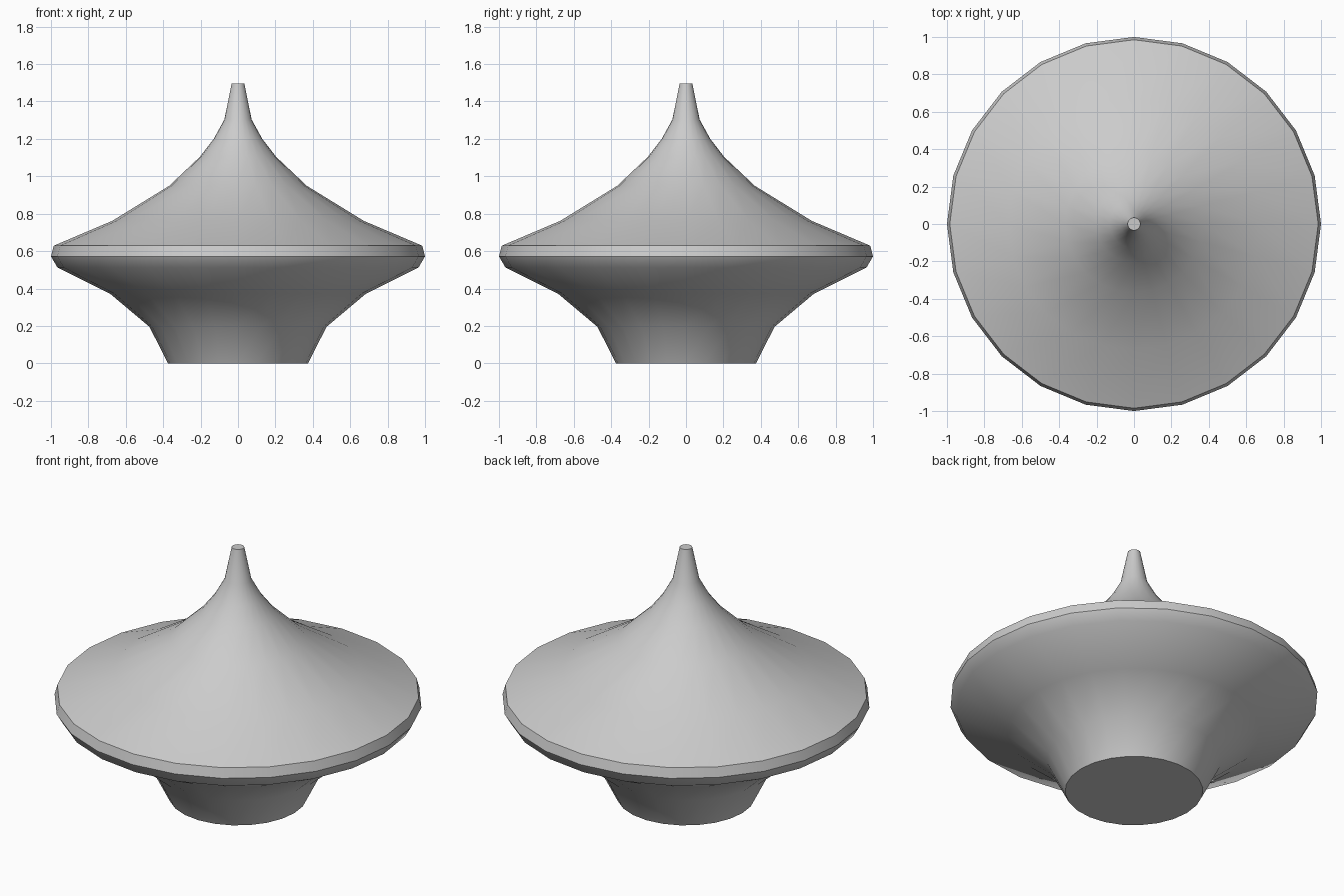
import bpy, bmesh
from math import cos, sin, tau, radians

if "Cube" in bpy.data.objects:
    bpy.data.objects.remove(bpy.data.objects["Cube"])

SIDES = 24

# Radius and height of each ring, from foot to tip
PROFILE = [
    (0.375, 0.0), (0.473, 0.195), (0.685, 0.373), (0.965, 0.512),
    (1.0, 0.572), (0.985, 0.629), (0.672, 0.762), (0.368, 0.949),
    (0.204, 1.104), (0.13, 1.2), (0.073, 1.303), (0.034, 1.495),
]


def lathe(name, profile, sides):
    bm = bmesh.new()
    rings = [[bm.verts.new((r * cos(tau * i / sides), r * sin(tau * i / sides), z))
              for i in range(sides)] for r, z in profile]
    for low, high in zip(rings, rings[1:]):
        for i in range(sides):
            j = (i + 1) % sides
            bm.faces.new((low[i], low[j], high[j], high[i]))
    # Flat foot and tip
    bm.faces.new(rings[0][::-1])
    bm.faces.new(rings[-1])
    mesh = bpy.data.meshes.new(name)
    bm.to_mesh(mesh)
    bm.free()
    obj = bpy.data.objects.new(name, mesh)
    bpy.context.collection.objects.link(obj)
    return obj


# Flared body with a sharp rim and a drawn-out spire
body = lathe("spired_body", PROFILE, SIDES)
bpy.context.view_layer.objects.active = body
body.select_set(True)
bpy.ops.object.shade_smooth_by_angle(angle=radians(40))
